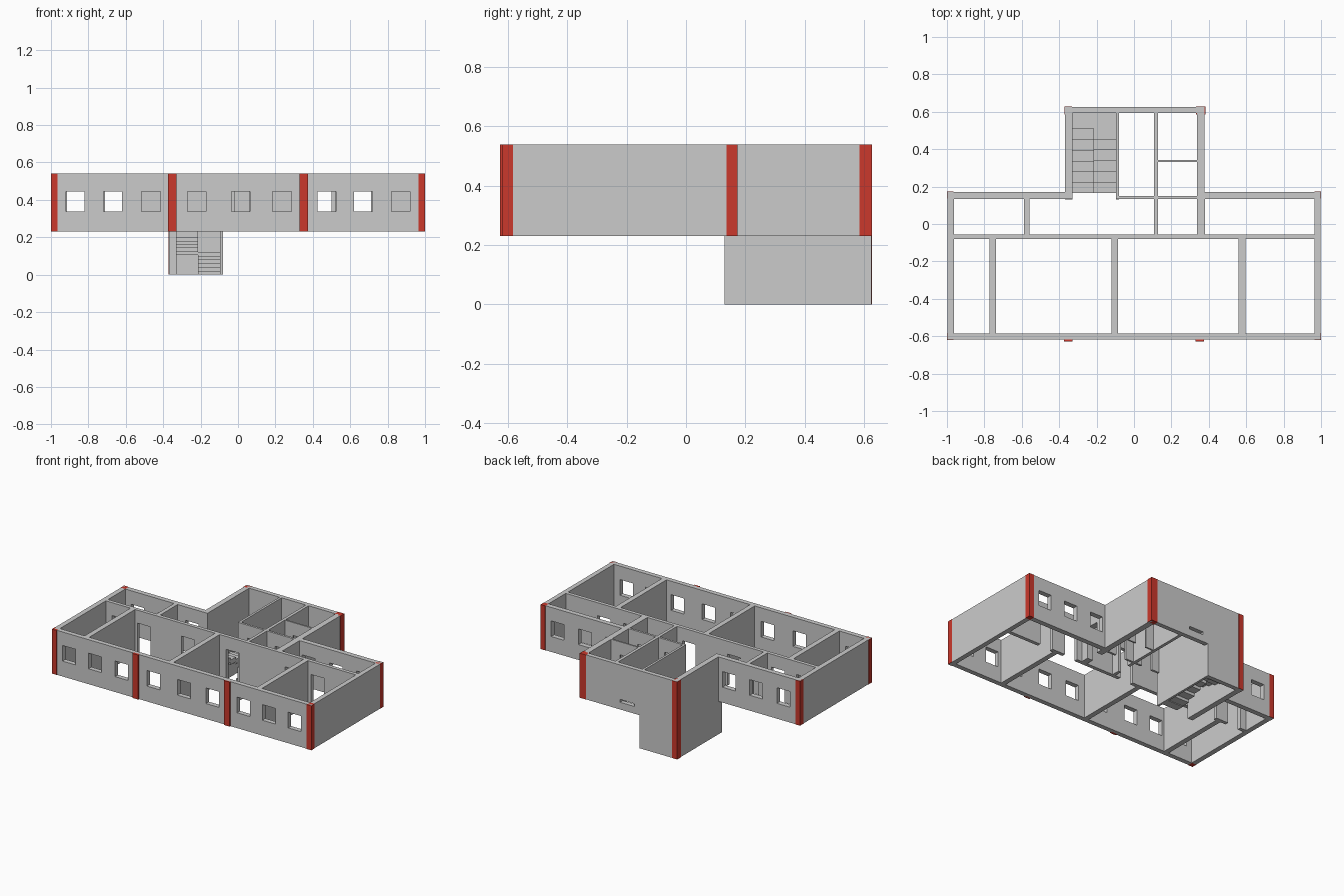
import bpy, bmesh

if "Cube" in bpy.data.objects:
    bpy.data.objects.remove(bpy.data.objects["Cube"])

Z0, Z1 = 0.23, 0.54          # storey floor and wall top


def prism(name, pts, vec, mat=None):
    """Extrude a closed polygon of 3D points along vec."""
    bm = bmesh.new()
    face = bm.faces.new([bm.verts.new(p) for p in pts])
    ext = bmesh.ops.extrude_face_region(bm, geom=[face])
    bmesh.ops.translate(bm, vec=vec,
                        verts=[v for v in ext["geom"] if isinstance(v, bmesh.types.BMVert)])
    bmesh.ops.recalc_face_normals(bm, faces=bm.faces)
    return finish(name, bm, mat)


def boxes(name, dims, mat=None):
    """One object holding boxes given as (x0, x1, y0, y1, z0, z1)."""
    bm = bmesh.new()
    for x0, x1, y0, y1, z0, z1 in dims:
        vs = bmesh.ops.create_cube(bm, size=1)["verts"]
        for v in vs:
            v.co = (x1 if v.co.x > 0 else x0, y1 if v.co.y > 0 else y0, z1 if v.co.z > 0 else z0)
    return finish(name, bm, mat)


def finish(name, bm, mat):
    me = bpy.data.meshes.new(name)
    bm.to_mesh(me)
    bm.free()
    ob = bpy.data.objects.new(name, me)
    bpy.context.collection.objects.link(ob)
    if mat:
        me.materials.append(mat)
    return ob


def cut(ob, dims):
    """Subtract a set of boxes from ob."""
    cutter = boxes("cutter", dims)
    cutter.hide_render = True
    mod = ob.modifiers.new("cut", "BOOLEAN")
    mod.operation, mod.solver, mod.object = "DIFFERENCE", "EXACT", cutter
    bpy.context.view_layer.objects.active = ob
    bpy.ops.object.modifier_apply(modifier=mod.name)
    bpy.data.objects.remove(cutter)


# Storey walls: footprint, then rooms, then openings
outline = [(-.998, -.618), (.998, -.618), (.998, .17), (.378, .17),
           (.378, .625), (-.368, .625), (-.368, .17), (-.998, .17)]
walls = prism("storey_walls", [(x, y, Z0) for x, y in outline], (0, 0, Z1 - Z0))

rooms = [(a, b, -.585, -.08) for a, b in
         [(-.963, -.773), (-.737, -.12), (-.085, .56), (.595, .965)]]      # front rooms
rooms += [(a, b, -.055, .135) for a, b in
          [(-.963, -.588), (-.56, .107), (.128, .337), (.38, .965)]]       # corridor
rooms += [(-.08, .107, .15, .594), (.128, .337, .15, .332), (.128, .337, .343, .594)]
cut(walls, [r + (Z0 - .1, Z1 + .1) for r in rooms])

holes = [(-.33, -.096, .1, .594, Z0 - .1, Z1 + .1)]                        # stair shaft
for x in (-.87, -.67, -.465, -.22, .015, .235, .475, .67, .87):            # front windows
    holes.append((x - .05, x + .05, -.7, -.55, .337, .446))
for x in (-.87, -.66, -.45, .45, .66, .87):                                # rear windows
    holes.append((x - .05, x + .05, .11, .25, .337, .446))
for x in (-.865, -.67, -.33, .015, .47, .67):                              # room doors
    holes.append((x - .05, x + .05, -.1, -.03, Z0 - .1, .45))
for x in (-.575, .118, .358):                                              # corridor doors
    holes.append((x - .035, x + .035, 0, .09, Z0 - .1, .45))
for x, y in ((.02, .142), (.23, .142), (.23, .337)):                       # washroom doors
    holes.append((x - .04, x + .04, y - .02, y + .02, Z0 - .1, .45))
holes.append((-.04, .07, .56, .7, .28, .3))                                # rear slot
cut(walls, holes)

# Stairwell walls below the storey, open to the front
well = [(-.368, .13), (-.33, .13), (-.33, .594), (-.096, .594),
        (-.096, .13), (-.08, .13), (-.08, .625), (-.368, .625)]
prism("stairwell_walls", [(x, y, 0) for x, y in well], (0, 0, Z0))


# Stairs: two flights and a half landing
def flight(name, x0, x1, ya, yb, za, zb, n=6, t=.015):
    dy, dz = (yb - ya) / n, (zb - za) / n
    top, under = [], []
    for i in range(n):
        for k in (i, i + 1):
            top.append((x0, ya + k * dy, za + (i + 1) * dz))
            under.append((x0, ya + k * dy, max(0, za + i * dz - t)))
    prism(name, top + under[::-1], (x1 - x0, 0, 0))


flight("lower_flight", -.213, -.096, .165, .51, 0, .12)
flight("upper_flight", -.33, -.213, .51, .165, .12, .23)
boxes("half_landing", [(-.33, -.096, .51, .594, .105, .12)])

# Red corner posts and front pilasters
red = bpy.data.materials.new("red")
red.diffuse_color = (.6, .04, .025, 1)
red.use_nodes = True
red.node_tree.nodes["Principled BSDF"].inputs["Base Color"].default_value = red.diffuse_color
for s, side in ((-1, "left"), (1, "right")):
    def post(name, xa, xb, ya, yb, z=Z0):
        boxes(side + name, [(min(s * xa, s * xb), max(s * xa, s * xb), ya, yb, z, Z1)], red)
    post("_front_corner", .964, 1, -.621, -.584)
    post("_rear_corner", .964, 1, .136, .173)
    post("_front_pilaster", .33, .375, -.627, -.61)
    post("_wing_corner", .332, .378 if s > 0 else .371, .585, .627, 0 if s < 0 else Z0)
    if s > 0:
        post("_wing_corner_edge", .36, .381, .585, .627)
